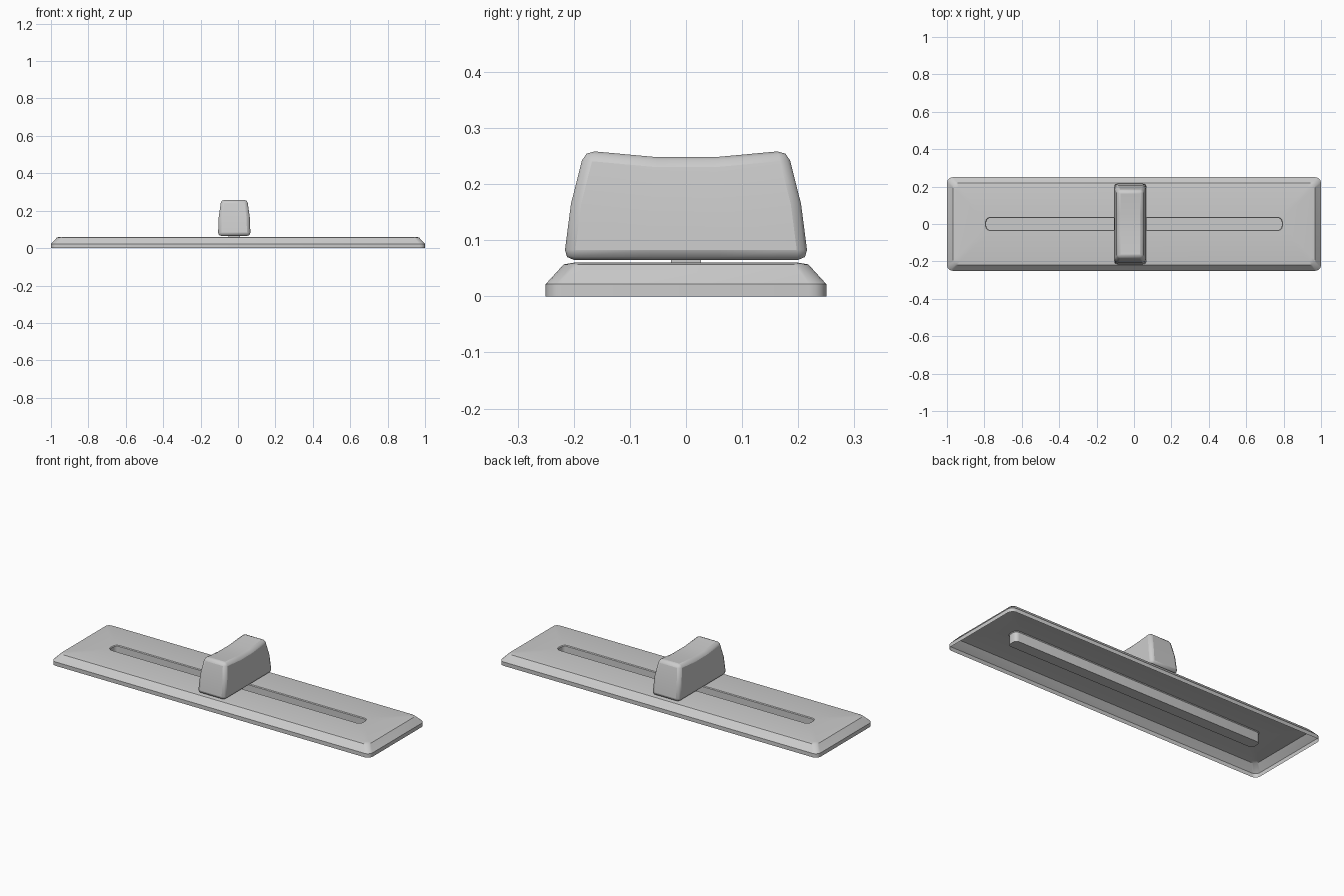
import bpy, bmesh, math

if "Cube" in bpy.data.objects:
    bpy.data.objects.remove(bpy.data.objects["Cube"])

KNOB_X = -0.02


def finish(name, bm, angle=35):
    mesh = bpy.data.meshes.new(name)
    bm.to_mesh(mesh)
    bm.free()
    ob = bpy.data.objects.new(name, mesh)
    bpy.context.collection.objects.link(ob)
    bpy.ops.object.select_all(action='DESELECT')
    ob.select_set(True)
    bpy.context.view_layer.objects.active = ob
    bpy.ops.object.shade_smooth_by_angle(angle=math.radians(angle))
    return ob


def rounded_ring(bm, hx, hy, r, z, seg=4):
    ring = []
    for c, (sx, sy) in enumerate([(1, 1), (-1, 1), (-1, -1), (1, -1)]):
        for i in range(seg + 1):
            a = math.radians(90 * (c + i / seg))
            ring.append(bm.verts.new((sx * (hx - r) + r * math.cos(a),
                                      sy * (hy - r) + r * math.sin(a), z)))
    return ring


# base plate: open-bottomed shell, sloped rim, then down into the slot trough
bm = bmesh.new()
rings = [rounded_ring(bm, *p) for p in [
    (1.0, 0.25, 0.03, 0.0),
    (1.0, 0.25, 0.03, 0.022),
    (0.968, 0.218, 0.025, 0.057),
    (0.95, 0.20, 0.02, 0.06),
    (0.794, 0.036, 0.026, 0.06),
    (0.790, 0.032, 0.022, 0.056),
    (0.790, 0.032, 0.022, 0.002)]]
for a, b in zip(rings, rings[1:]):
    n = len(a)
    for i in range(n):
        j = (i + 1) % n
        bm.faces.new((a[i], a[j], b[j], b[i]))
bm.faces.new(rings[-1])
finish("base_plate", bm)

# slider stem standing in the slot
bm = bmesh.new()
bmesh.ops.create_cube(bm, size=1)
for v in bm.verts:
    v.co = (KNOB_X + v.co.x * 0.06, v.co.y * 0.054, 0.036 + v.co.z * 0.068)
finish("slider_stem", bm)

# slider knob: tapered block with a dished top
bm = bmesh.new()
bmesh.ops.create_cube(bm, size=2)
for co, no in [((0, -0.28, 0), (0, 1, 0)), ((0, 0.28, 0), (0, 1, 0)),
               ((0, 0, 0), (0, 0, 1))]:
    bmesh.ops.bisect_plane(bm, geom=bm.verts[:] + bm.edges[:] + bm.faces[:],
                           plane_co=co, plane_no=no)
levels = {-1: (0.087, 0.218, 0.065), 0: (0.083, 0.205, 0.165), 1: (0.070, 0.181, 0.248)}
for v in bm.verts:
    hx, hy, z = levels[round(v.co.z)]
    if v.co.z > 0.5 and abs(v.co.y) > 0.9:
        z += 0.012
    v.co = (KNOB_X + v.co.x * hx, v.co.y * hy, z)
knob = finish("slider_knob", bm, 40)
bevel = knob.modifiers.new("rounded_edges", 'BEVEL')
bevel.width = 0.018
bevel.segments = 2
bevel.limit_method = 'ANGLE'
bevel.angle_limit = math.radians(45)
